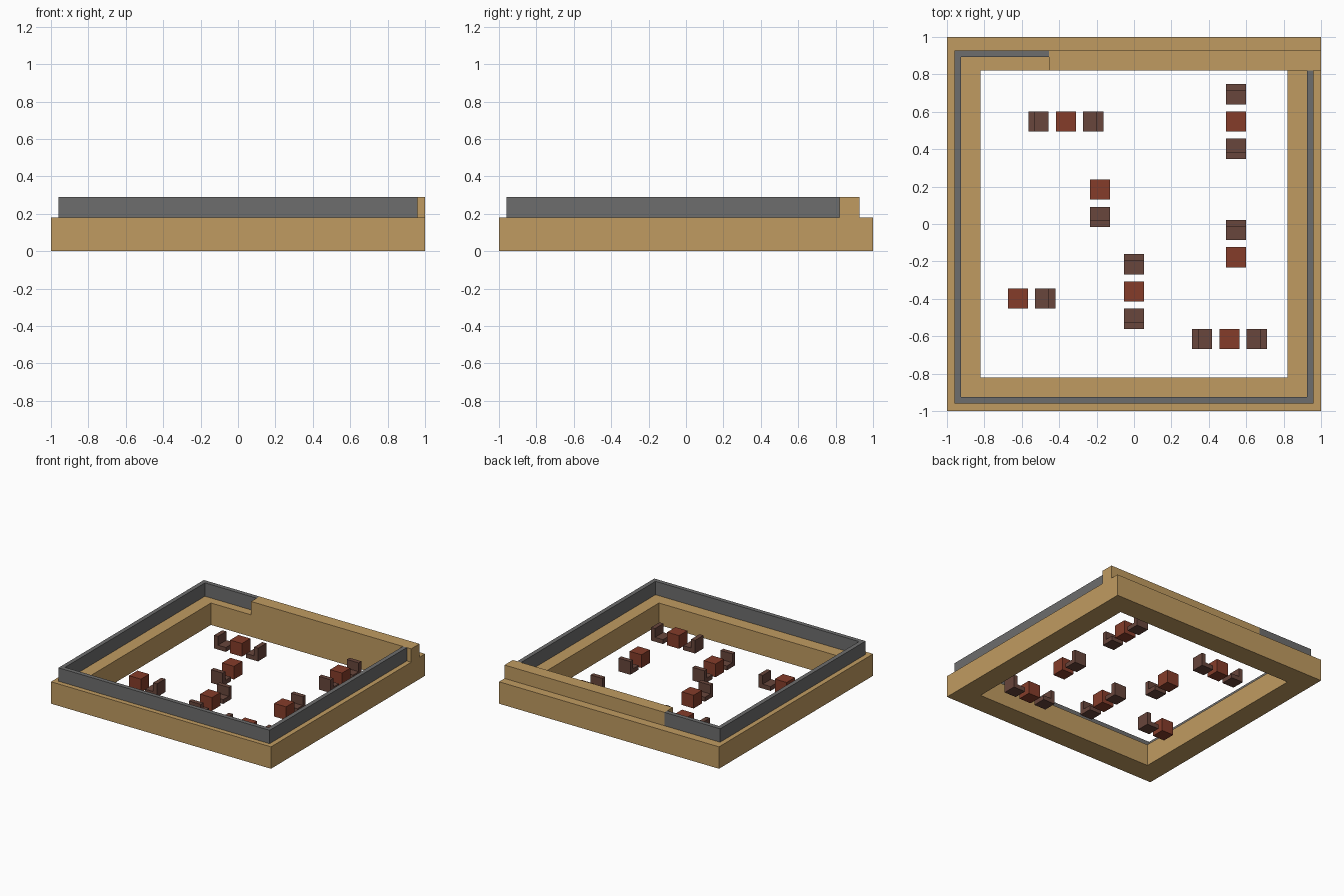
import bpy, bmesh

if "Cube" in bpy.data.objects:
    bpy.data.objects.remove(bpy.data.objects["Cube"])


def material(name, rgb):
    m = bpy.data.materials.new(name)
    m.diffuse_color = (*rgb, 1)
    m.use_nodes = True
    m.node_tree.nodes["Principled BSDF"].inputs["Base Color"].default_value = m.diffuse_color
    return m


WOOD = material("tan wood", (0.53, 0.33, 0.12))
GREY = material("grey", (0.155, 0.155, 0.155))
RED = material("red brown", (0.235, 0.046, 0.023))
BROWN = material("dark brown", (0.14, 0.061, 0.045))


def prism(name, faces, z0, z1, mat, loc=(0, 0, 0), upright=False):
    """Extrude flat polygons sharing points; upright uses an x-z profile along y."""
    bm = bmesh.new()
    verts = {}
    for poly in faces:
        for a, b in poly:
            if (a, b) not in verts:
                verts[a, b] = bm.verts.new((a, z0, b) if upright else (a, b, z0))
        bm.faces.new([verts[p] for p in poly])
    ext = bmesh.ops.extrude_face_region(bm, geom=bm.faces[:], use_keep_orig=True)
    top = [g for g in ext["geom"] if isinstance(g, bmesh.types.BMVert)]
    d = z1 - z0
    bmesh.ops.translate(bm, verts=top, vec=(0, d, 0) if upright else (0, 0, d))
    bmesh.ops.recalc_face_normals(bm, faces=bm.faces[:])
    me = bpy.data.meshes.new(name)
    bm.to_mesh(me)
    bm.free()
    me.materials.append(mat)
    ob = bpy.data.objects.new(name, me)
    ob.location = loc
    bpy.context.collection.objects.link(ob)
    return ob


def square(r):
    return [(-r, -r), (r, -r), (r, r), (-r, r)]


# Square base frame, open in the middle
o, i = square(1.0), square(0.82)
prism("base_frame", [[o[k], o[(k + 1) % 4], i[(k + 1) % 4], i[k]] for k in range(4)],
      0, 0.18, WOOD)

# Thin grey wall running round three sides and part of the back
outer = [(-0.455, 0.928), (-0.96, 0.928), (-0.96, -0.96), (0.96, -0.96), (0.96, 0.82)]
inner = [(-0.455, 0.892), (-0.925, 0.892), (-0.925, -0.925), (0.925, -0.925), (0.925, 0.82)]
prism("grey_wall", [[outer[k], outer[k + 1], inner[k + 1], inner[k]] for k in range(4)],
      0.18, 0.29, GREY)

# Raised wooden block along the rest of the back
prism("back_block", [[(-0.455, 0.82), (1, 0.82), (1, 0.928), (-0.455, 0.928)]],
      0.18, 0.29, WOOD)

# Tables with L-shaped chairs, backrests facing away from the table
H, STEP, BACK = 0.054, 0.146, 0.036
CHAIR = [(-H, 0), (H, 0), (H, 0.108), (H - BACK, 0.108), (H - BACK, 0.036), (-H, 0.036)]
TURN = {"E": (1, 0, 0), "N": (0, 1, 1.570796), "W": (-1, 0, 3.141593), "S": (0, -1, -1.570796)}
GROUPS = [(-0.364, 0.548, "EW"), (0.545, 0.548, "NS"), (-0.182, 0.184, "S"),
          (0.545, -0.178, "N"), (-0.62, -0.398, "E"), (0, -0.361, "NS"),
          (0.51, -0.615, "EW")]
for n, (x, y, sides) in enumerate(GROUPS, 1):
    prism(f"table_{n}", [square(H)], 0, 0.108, RED, (x, y, 0))
    for s in sides:
        dx, dy, angle = TURN[s]
        chair = prism(f"chair_{n}_{s.lower()}", [CHAIR], -H, H, BROWN,
                      (x + dx * STEP, y + dy * STEP, 0), upright=True)
        chair.rotation_euler.z = angle
